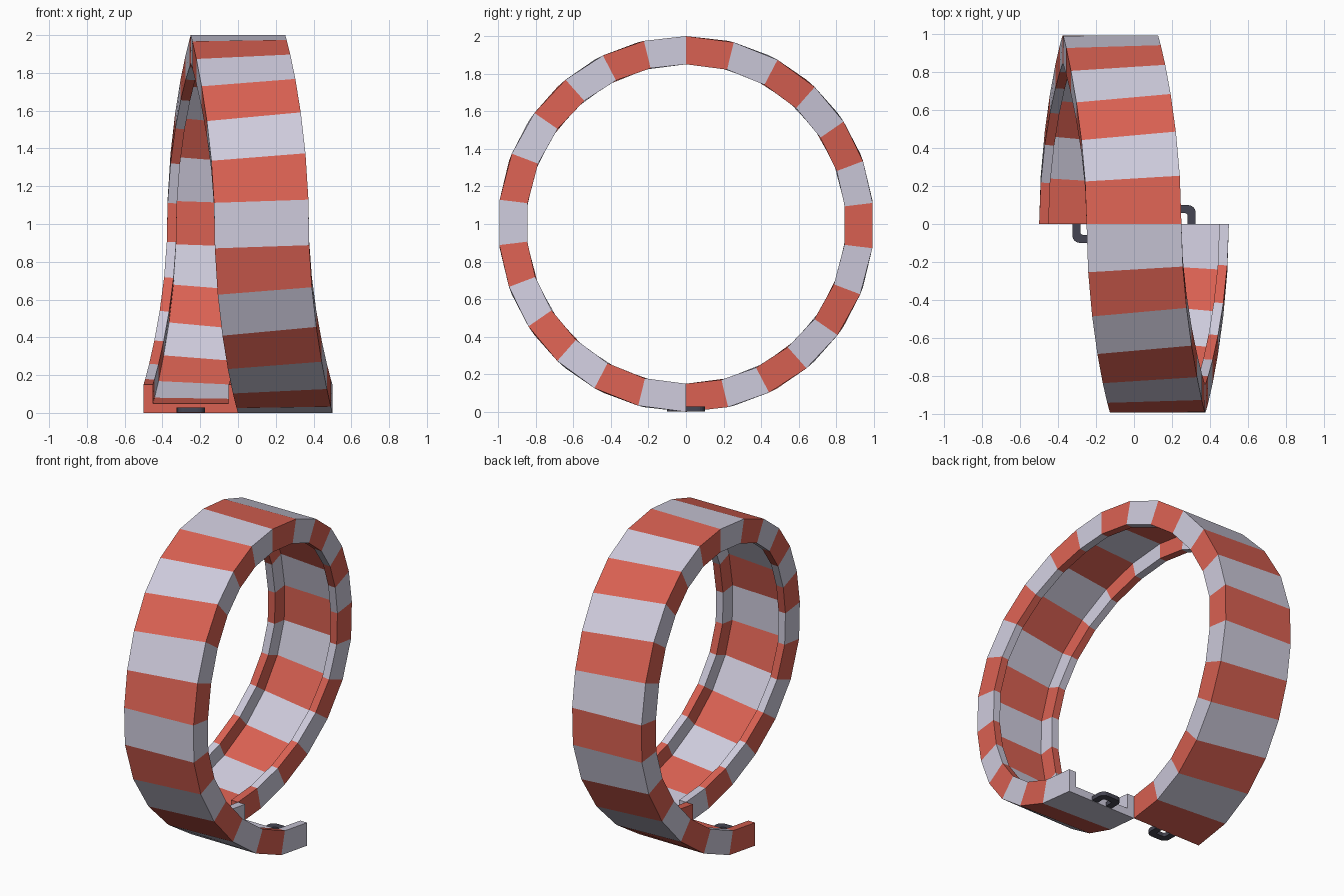
import bpy, bmesh, math
from mathutils import Vector

if "Cube" in bpy.data.objects:
    bpy.data.objects.remove(bpy.data.objects["Cube"])


def material(name, rgb):
    m = bpy.data.materials.new(name)
    m.diffuse_color = (*rgb, 1)
    m.use_nodes = True
    m.node_tree.nodes["Principled BSDF"].inputs["Base Color"].default_value = m.diffuse_color
    return m


RED = material("coral red", (0.70, 0.12, 0.085))
PALE = material("pale lavender grey", (0.62, 0.60, 0.72))
DARK = material("dark slate", (0.06, 0.06, 0.085))


def finish(bm, name, mats):
    bmesh.ops.recalc_face_normals(bm, faces=bm.faces)
    me = bpy.data.meshes.new(name)
    bm.to_mesh(me)
    bm.free()
    for m in mats:
        me.materials.append(m)
    ob = bpy.data.objects.new(name, me)
    bpy.context.collection.objects.link(ob)
    return ob


# Channel section: (sideways, radius), outer floor then walls and inner floor
SECTION = [(-0.25, 1.0), (0.25, 1.0), (0.25, 0.85), (0.20, 0.85),
           (0.20, 0.95), (-0.20, 0.95), (-0.20, 0.85), (-0.25, 0.85)]
SEGMENTS = 26


def section_at(phi):
    # Sideways drift eases in and out over each quarter turn
    q = min(int(phi / (math.pi / 2) + 1e-6), 3)
    u = phi / (math.pi / 2) - q
    x = -0.25 + 0.125 * (q + 3 * u * u - 2 * u ** 3)
    slope = 0.125 * 6 * u * (1 - u) / (math.pi / 2)
    tangent = Vector((0, math.cos(phi), math.sin(phi)))
    radial = Vector((0, math.sin(phi), -math.cos(phi)))
    across = (Vector((1, 0, 0)) - slope * tangent).normalized()
    return [Vector((x, 0, 1)) + radial * r + across * s for s, r in SECTION]


# Striped loop of track
bm = bmesh.new()
rings = [[bm.verts.new(p) for p in section_at(2 * math.pi * i / SEGMENTS)]
         for i in range(SEGMENTS + 1)]
n = len(SECTION)
for i in range(SEGMENTS):
    for j in range(n):
        k = (j + 1) % n
        f = bm.faces.new((rings[i][j], rings[i][k], rings[i + 1][k], rings[i + 1][j]))
        f.material_index = i % 2
for ring, mat in ((rings[0], 0), (rings[-1], 1)):
    for quad in ((0, 1, 4, 5), (1, 2, 3, 4), (0, 5, 6, 7)):
        bm.faces.new([ring[q] for q in quad]).material_index = mat
finish(bm, "loop_track", [RED, PALE])


# U-shaped coupling links under the two open ends
def u_path(half, reach, radius):
    pts = [(-half, 0)]
    for cx, a0 in ((-half + radius, 180), (half - radius, 90)):
        for s in range(5):
            a = math.radians(a0 - 22.5 * s)
            pts.append((cx + radius * math.cos(a), reach - radius + radius * math.sin(a)))
    return pts + [(half, 0)]


def coupling(name, x, side):
    bm = bmesh.new()
    outer, inner = u_path(0.075, 0.1, 0.04), u_path(0.032, 0.057, 0.012)
    rows = []
    for o, i in zip(outer, inner):
        rows.append([bm.verts.new((x + p[0], side * p[1], z))
                     for p, z in ((o, 0.002), (o, 0.028), (i, 0.028), (i, 0.002))])
    for a, b in zip(rows, rows[1:]):
        for j in range(4):
            k = (j + 1) % 4
            bm.faces.new((a[j], a[k], b[k], b[j]))
    bm.faces.new(rows[0])
    bm.faces.new(rows[-1])
    finish(bm, name, [DARK])


coupling("entry_coupling", -0.25, -1)
coupling("exit_coupling", 0.25, 1)
